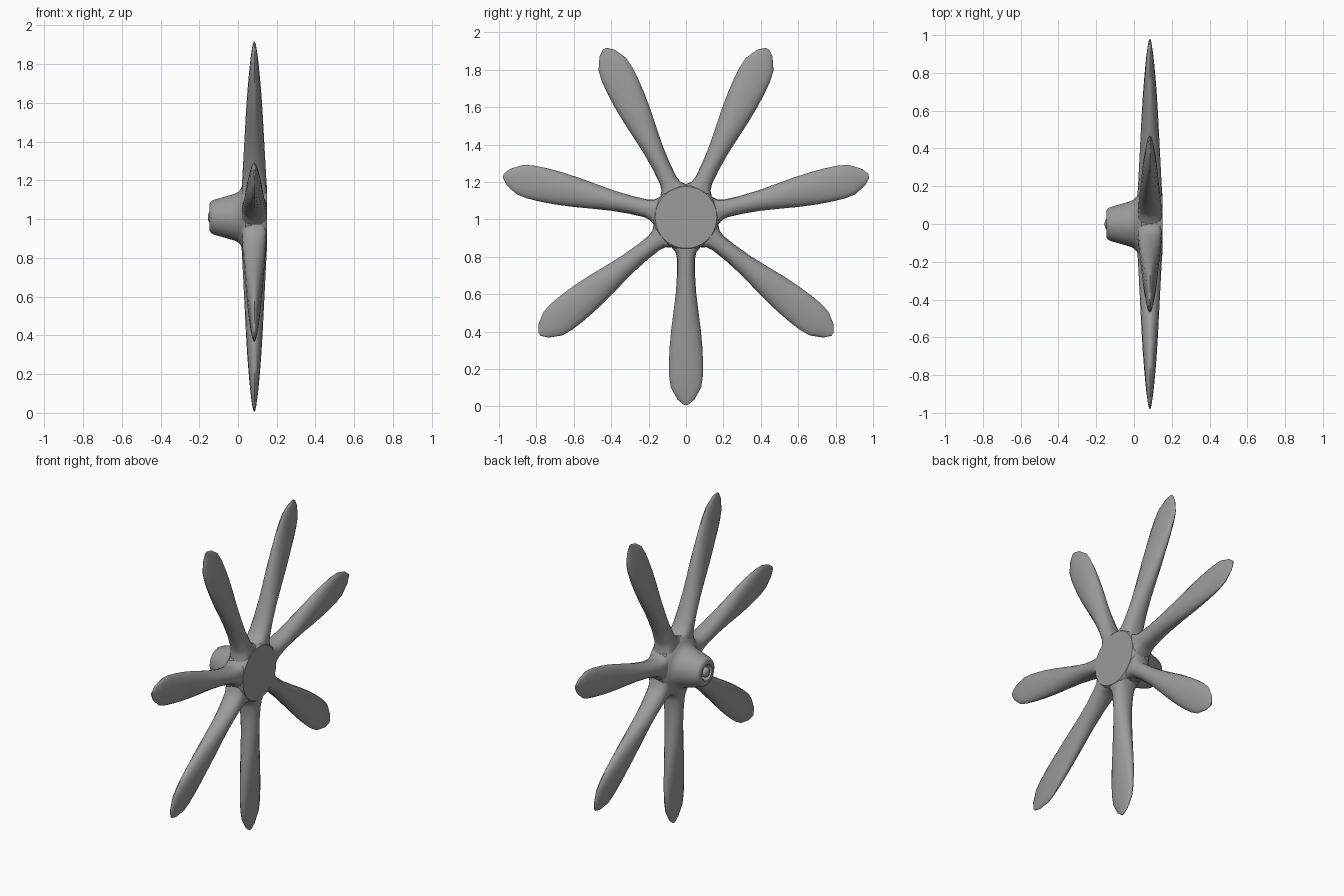
import bpy, bmesh
from math import sin, cos, pi, tau, radians, copysign
from mathutils import Matrix, Vector

cube = bpy.data.objects.get("Cube")
if cube:
    bpy.data.objects.remove(cube, do_unlink=True)

AXIS_HEIGHT = 1.01
BLADE_COUNT = 7

metal = bpy.data.materials.new("plain_grey")
metal.use_nodes = True
grey = (0.33, 0.33, 0.33, 1)
metal.diffuse_color = grey
metal.node_tree.nodes["Principled BSDF"].inputs["Base Color"].default_value = grey


def loft(name, rings, sharp_angle):
    """Skin a list of equal-length point rings and cap both ends."""
    bm = bmesh.new()
    loops = [[bm.verts.new(p) for p in ring] for ring in rings]
    count = len(loops[0])
    for a, b in zip(loops, loops[1:]):
        for i in range(count):
            j = (i + 1) % count
            bm.faces.new((a[i], a[j], b[j], b[i]))
    bm.faces.new(loops[0])
    bm.faces.new(loops[-1])
    bmesh.ops.recalc_face_normals(bm, faces=bm.faces)
    mesh = bpy.data.meshes.new(name)
    bm.to_mesh(mesh)
    bm.free()
    mesh.materials.append(metal)
    obj = bpy.data.objects.new(name, mesh)
    bpy.context.collection.objects.link(obj)
    bpy.ops.object.select_all(action="DESELECT")
    obj.select_set(True)
    bpy.context.view_layer.objects.active = obj
    bpy.ops.object.shade_smooth_by_angle(angle=radians(sharp_angle))
    return obj


def lathe(name, profile, sides):
    """Revolve (x, radius) points about the shaft axis."""
    rings = [[(x, r * cos(tau * i / sides), AXIS_HEIGHT + r * sin(tau * i / sides))
              for i in range(sides)] for x, r in profile]
    return loft(name, rings, 40)


def power(value, exponent):
    return copysign(abs(value) ** exponent, value)


# Hub: flat face on +x, flared shoulder, tapering nose with a recessed end
lathe("hub", [(0.15, 0.165), (0.14, 0.174), (0.04, 0.178), (0.024, 0.165),
              (0.014, 0.145), (0, 0.13), (-0.02, 0.12), (-0.125, 0.09),
              (-0.14, 0.081), (-0.146, 0.07), (-0.146, 0.05),
              (-0.138, 0.044), (-0.105, 0.042)], 42)

# Rounded shaft end inside the nose
lathe("shaft_end", [(-0.09, 0.03), (-0.138, 0.03), (-0.148, 0.026),
                    (-0.154, 0.016), (-0.156, 0.004)], 24)

# Blade stations: radius, half width, half thickness, squareness
STATIONS = [(0.13, 0.09, 0.065, 0.5), (0.165, 0.073, 0.065, 0.6),
            (0.185, 0.056, 0.064, 0.7), (0.22, 0.048, 0.062, 0.8),
            (0.3, 0.048, 0.058, 1), (0.4, 0.054, 0.053, 1),
            (0.5, 0.066, 0.048, 1), (0.6, 0.079, 0.043, 1),
            (0.7, 0.088, 0.037, 1), (0.78, 0.091, 0.031, 1),
            (0.85, 0.09, 0.025, 1), (0.91, 0.081, 0.019, 1),
            (0.975, 0.044, 0.01, 1), (1.002, 0.01, 0.004, 1)]
SIDES = 16

for k in range(BLADE_COUNT):
    turn = Matrix.Rotation(k * tau / BLADE_COUNT, 3, "X")
    rings = []
    for radius, width, thick, square in STATIONS:
        ring = []
        for i in range(SIDES):
            a = tau * i / SIDES
            point = Vector((0.084 + thick * power(sin(a), square),
                            width * power(cos(a), square), -radius))
            ring.append(turn @ point + Vector((0, 0, AXIS_HEIGHT)))
        rings.append(ring)
    loft(f"blade_{k + 1}", rings, 60)
